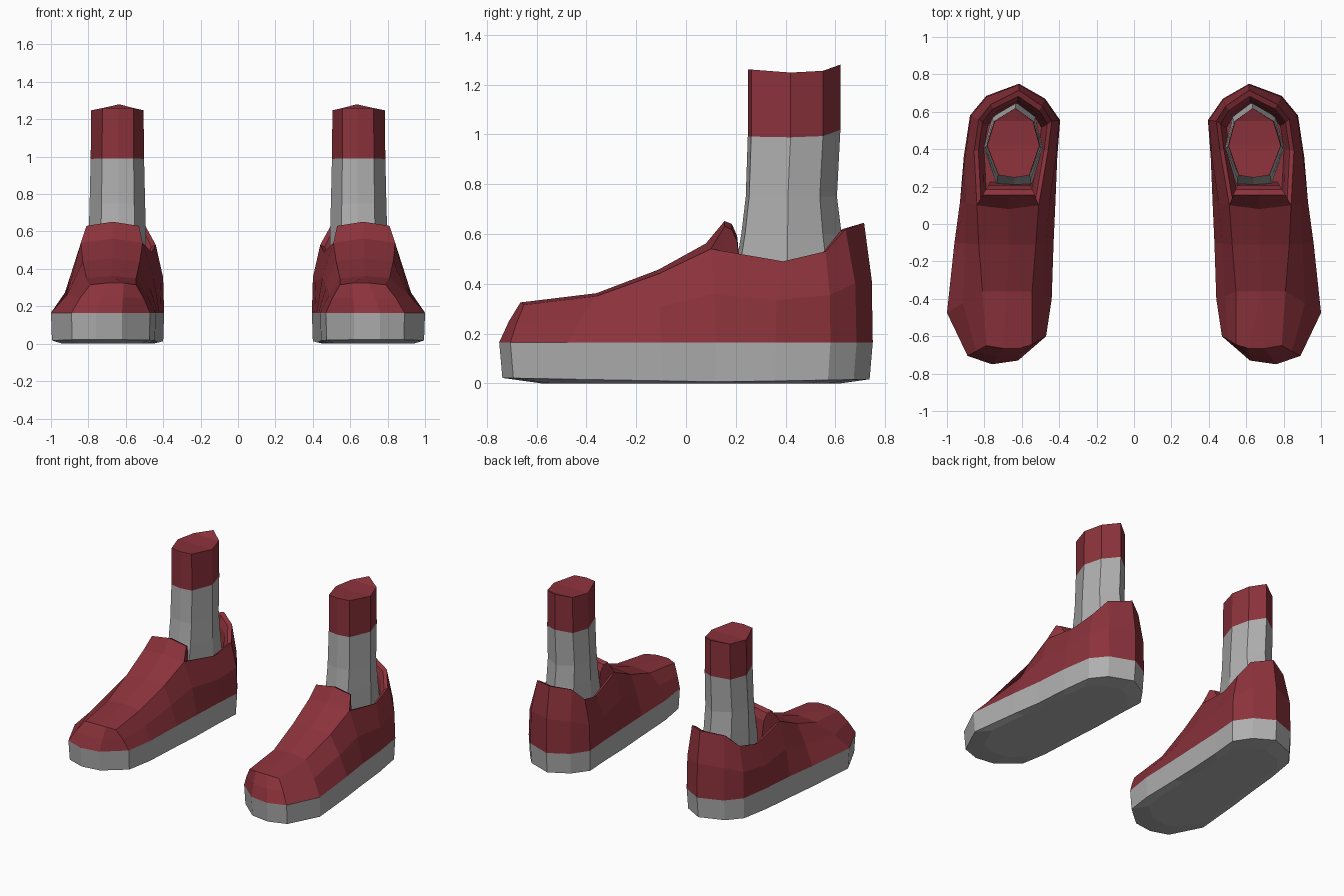
import bpy, bmesh
from mathutils import Vector

if "Cube" in bpy.data.objects:
    bpy.data.objects.remove(bpy.data.objects["Cube"])


def material(name, rgb):
    m = bpy.data.materials.new(name)
    m.diffuse_color = (*rgb, 1)
    m.use_nodes = True
    m.node_tree.nodes["Principled BSDF"].inputs["Base Color"].default_value = m.diffuse_color
    return m


RED = material("dark red", (0.26, 0.032, 0.044))
GREY = material("light grey", (0.43, 0.43, 0.43))


class Part:
    """Small mesh builder; every part is mirrored to the other foot."""

    def __init__(self, name):
        self.name, self.bm = name, bmesh.new()

    def ring(self, points):
        return [self.bm.verts.new(p) for p in points]

    def face(self, verts, mat=0):
        self.bm.faces.new(verts).material_index = mat

    def bridge(self, a, b, mat=0):
        n = len(a)
        for i in range(n):
            j = (i + 1) % n
            self.face((a[i], a[j], b[j], b[i]), mat)

    def finish(self):
        bmesh.ops.recalc_face_normals(self.bm, faces=self.bm.faces[:])
        mesh = bpy.data.meshes.new(self.name)
        self.bm.to_mesh(mesh)
        self.bm.free()
        mesh.materials.append(RED)
        mesh.materials.append(GREY)
        obj = bpy.data.objects.new(self.name, mesh)
        bpy.context.collection.objects.link(obj)
        obj.modifiers.new("other foot", 'MIRROR').use_axis[0] = True
        return obj


def scaled(points, centre, s):
    return [(centre[0] + (p[0] - centre[0]) * s,
             centre[1] + (p[1] - centre[1]) * s) for p in points]


# Sole outline, from the toe round the outer side to the heel and back
OUTLINE = [(.76, -.75), (.89, -.705), (1.0, -.475), (.96, -.10), (.93, .12),
           (.91, .36), (.877, .58), (.79, .685), (.615, .75), (.475, .67),
           (.395, .555), (.41, .36), (.42, .12), (.43, -.10), (.44, -.40),
           (.47, -.60), (.62, -.73)]
# Upper edge of the side walls, matching the outline points
RIM = [(.70, -.665, .325), (.79, -.65, .315), (.81, -.36, .35), (.83, -.11, .44),
       (.84, .10, .54), (.855, .39, .49), (.83, .56, .53), (.765, .64, .62),
       (.615, .715, .645), (.49, .63, .62), (.44, .55, .53), (.46, .39, .49),
       (.51, .10, .54), (.525, -.11, .44), (.545, -.36, .35), (.545, -.645, .315),
       (.61, -.665, .325)]
SOLE_TOP = .165

# --- Shoe: sole, side walls, instep, tongue and collar lining ---
shoe = Part("shoe")
top = [(x, y, SOLE_TOP) for x, y in OUTLINE]
low = [(x, y, .006 + .018 * abs(y - .15)) for x, y in scaled(OUTLINE, (.69, 0), .983)]
base = [(x, y, 0) for x, y in scaled(OUTLINE, (.69, .1), .8)]
mid = []
for a, b in zip(top, RIM):
    a, b = Vector(a), Vector(b)
    bulge = .45 if a.y < 0 else .36 if a.y < .2 else .12
    p = a.lerp(b, bulge)
    p.z = a.z + (b.z - a.z) * .52
    mid.append(p)
v_base, v_low, v_top, v_mid, rim = (shoe.ring(r) for r in (base, low, top, mid, RIM))
shoe.face(v_base, 1)
shoe.bridge(v_base, v_low, 1)
shoe.bridge(v_low, v_top, 1)
shoe.bridge(v_top, v_mid)
shoe.bridge(v_mid, rim)

# Instep, joined along a centre ridge
c1, c2, c3 = shoe.ring([(.68, -.36, .362), (.67, -.11, .457), (.67, .08, .562)])
for f in ((rim[15], rim[16], c1, rim[14]), (rim[16], rim[0], c1),
          (rim[0], rim[1], rim[2], c1),
          (rim[14], c1, c2, rim[13]), (c1, rim[2], rim[3], c2),
          (rim[13], c2, c3, rim[12]), (c2, rim[3], rim[4], c3)):
    shoe.face(f)

# Tongue rising from the instep
tl, tc, tr = tongue = shoe.ring([(.53, .155, .63), (.67, .155, .652), (.81, .155, .63)])
shoe.face((rim[12], c3, tc, tl))
shoe.face((c3, rim[4], tr, tc))

# Collar edge and lining, closed by an insole
collar = rim[4:13] + tongue
edge = [v.co.copy() for v in collar]
last = collar
for s, drop in ((.89, .012), (.81, .06)):
    nxt = shoe.ring([(x, y, p.z - drop) for (x, y), p in
                     zip(scaled(edge, (.65, .42), s), edge)])
    shoe.bridge(last, nxt)
    last = nxt
floor = shoe.ring([(x, y, .40) for x, y in scaled(edge, (.65, .42), .74)])
shoe.bridge(last, floor)
shoe.face(floor)
shoe.finish()

# --- Sock and leg: one eight-sided tube with a red upper band ---
LEG = [(.56, .26), (.64, .248), (.725, .262), (.785, .42),
       (.745, .55), (.635, .62), (.54, .55), (.505, .42)]
leg = Part("sock_and_leg")


def leg_ring(z, sx, front, back, lift):
    pts = []
    for i, (x, y) in enumerate(LEG):
        t = (y - .248) / .372
        pts.append((.645 + (x - .645) * sx, front + (back - front) * t, z + lift[i]))
    return leg.ring(pts)


FLAT = [0] * 8
BAND = [.003, .003, .003, 0, .005, .03, .005, 0]
CAP = [.012, .012, .012, 0, .007, .032, .007, 0]
rings = [leg_ring(.41, 1.12, .19, .66, FLAT),
         leg_ring(.60, 1.09, .222, .625, FLAT),
         leg_ring(.75, 1.06, .24, .606, FLAT),
         leg_ring(.988, 1.02, .248, .62, BAND),
         leg_ring(1.248, 1.0, .248, .62, CAP)]
for k in range(4):
    leg.bridge(rings[k], rings[k + 1], 0 if k == 3 else 1)
leg.face(rings[0], 1)
# Cap with a raised rear corner
t = rings[-1]
leg.face((t[4], t[5], t[6]))
leg.face((t[3], t[4], t[6], t[7]))
leg.face((t[0], t[1], t[2], t[3], t[7]))
leg.finish()
